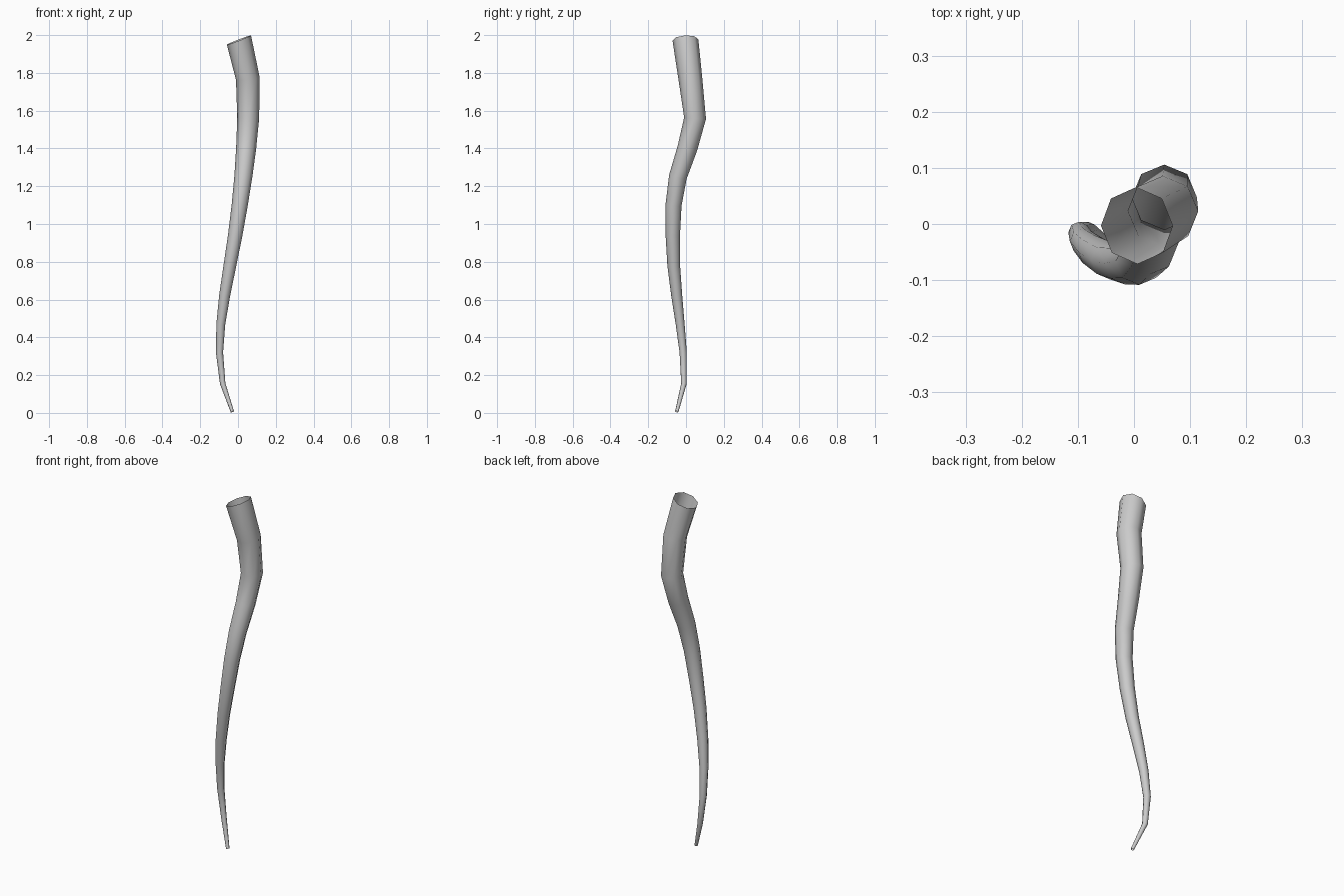
import bpy, bmesh, math
from mathutils import Vector

if "Cube" in bpy.data.objects:
    bpy.data.objects.remove(bpy.data.objects["Cube"])

SIDES = 8
# Centreline stations from tip to open top: x, y, z, radius
PATH = [
    (-0.030, -0.049, 0.006, 0.009), (-0.081, -0.011, 0.155, 0.0145),
    (-0.098, -0.015, 0.32, 0.019), (-0.091, -0.031, 0.47, 0.0235),
    (-0.071, -0.049, 0.62, 0.029), (-0.043, -0.065, 0.78, 0.0335),
    (-0.015, -0.070, 0.94, 0.038), (0.009, -0.066, 1.10, 0.0425),
    (0.028, -0.043, 1.25, 0.0475), (0.043, 0.007, 1.40, 0.053),
    (0.054, 0.048, 1.56, 0.058), (0.052, 0.023, 1.77, 0.063),
    (0.005, -0.003, 1.974, 0.0685),
]
points = [Vector(p[:3]) for p in PATH]
last = len(points) - 1

# Hollow tapered tube: one octagon per station, perpendicular to the path
bm = bmesh.new()
rings = []
for i, (centre, row) in enumerate(zip(points, PATH)):
    before = (centre - points[max(i - 1, 0)]).normalized()
    after = (points[min(i + 1, last)] - centre).normalized()
    tangent = (before + after).normalized()
    if i == last:
        tangent = Vector((-0.36, -0.05, 0.93)).normalized()
    side = Vector((0, 1, 0)).cross(tangent).normalized()
    front = tangent.cross(side)
    ring = []
    for k in range(SIDES):
        a = math.tau * k / SIDES
        ring.append(bm.verts.new(centre + row[3] * (math.cos(a) * side + math.sin(a) * front)))
    rings.append(ring)

for low, high in zip(rings, rings[1:]):
    for k in range(SIDES):
        n = (k + 1) % SIDES
        face = bm.faces.new((low[k], low[n], high[n], high[k]))
        face.smooth = True

mesh = bpy.data.meshes.new("curved_tube")
bm.to_mesh(mesh)
bm.free()
tube = bpy.data.objects.new("curved_tube", mesh)
bpy.context.collection.objects.link(tube)
